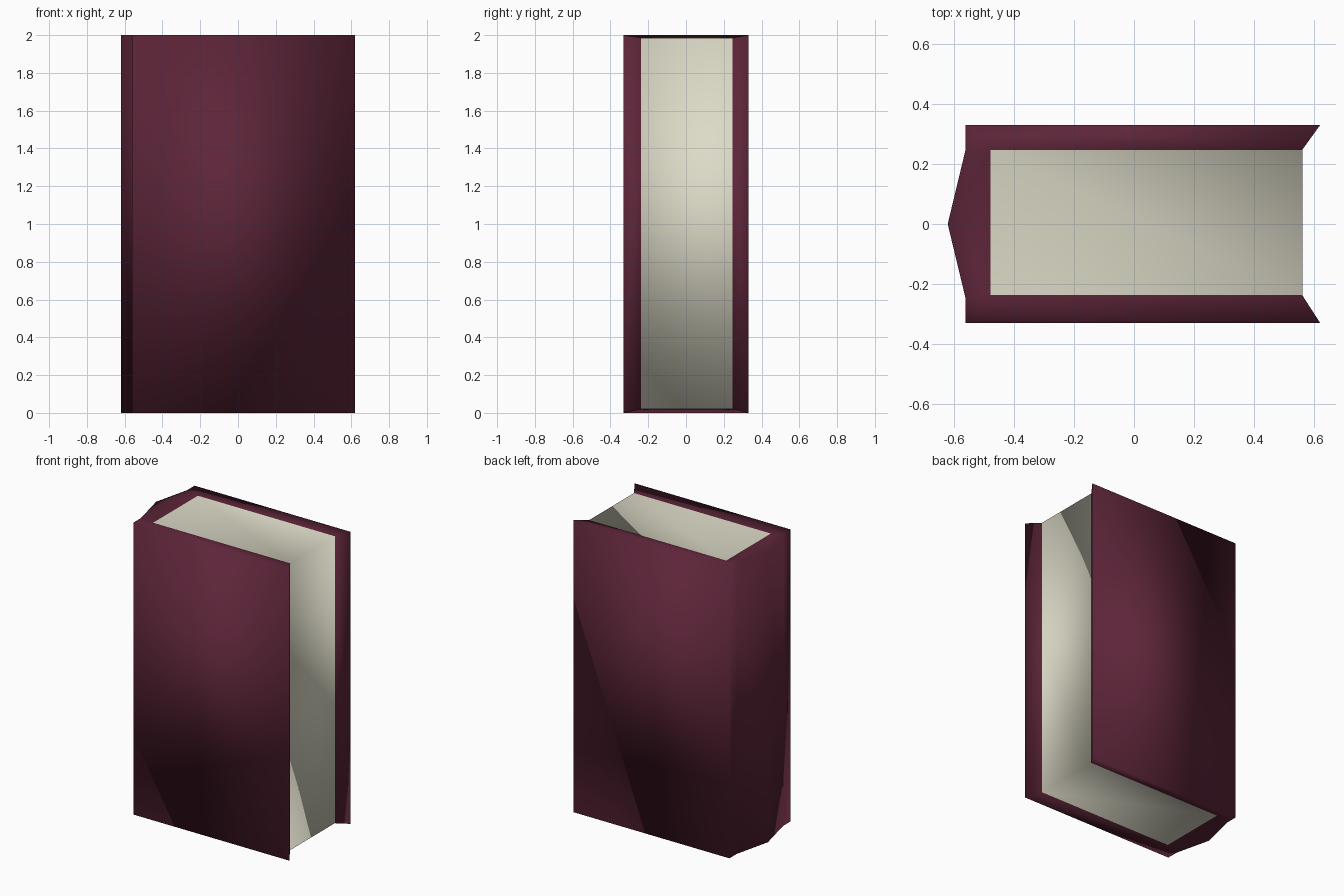
import bpy, bmesh

if "Cube" in bpy.data.objects:
    bpy.data.objects.remove(bpy.data.objects["Cube"])

def material(name, rgb):
    m = bpy.data.materials.new(name)
    m.diffuse_color = (*rgb, 1)
    m.use_nodes = True
    m.node_tree.nodes["Principled BSDF"].inputs["Base Color"].default_value = m.diffuse_color
    return m

burgundy = material("burgundy cover", (0.107, 0.018, 0.040))
cream = material("cream pages", (0.72, 0.70, 0.57))

# Outline of the cover from the front fore-edge, around the spine, to the back
outer = [(0.62, -0.33), (-0.56, -0.33), (-0.56, -0.25), (-0.62, 0),
         (-0.56, 0.25), (-0.56, 0.33), (0.62, 0.33)]
# Outline of the page block in the same direction
inner = [(0.56, -0.237), (-0.477, -0.237), (-0.477, 0.247), (0.56, 0.247)]

bm = bmesh.new()

def ring(points, z):
    return [bm.verts.new((x, y, z)) for x, y in points]

def face(verts, mat=0):
    f = bm.faces.new(verts)
    f.material_index = mat
    f.smooth = True

ob, ot = ring(outer, 0), ring(outer, 2)
ib, it = ring(inner, 0.02), ring(inner, 1.985)

# Outer walls: boards and faceted spine
for i in range(6):
    face([ob[i], ob[i + 1], ot[i + 1], ot[i]])

# Sloping rims at top and bottom, then the page ends
for o, p in ((ob, ib), (ot, it)):
    face([o[0], o[1], p[1], p[0]])
    face([o[5], o[6], p[3], p[2]])
    # spine rim, split so that the concave outline stays clean
    face([o[1], o[2], p[1]])
    face([o[2], o[3], p[1]])
    face([o[3], p[2], p[1]])
    face([o[3], o[4], p[2]])
    face([o[4], o[5], p[2]])
    face(p, 1)

# Slanted fore-edges of both boards and the fore-edge of the pages
face([ob[0], ot[0], it[0], ib[0]])
face([ob[6], ot[6], it[3], ib[3]])
face([ib[0], it[0], it[3], ib[3]], 1)

bmesh.ops.recalc_face_normals(bm, faces=bm.faces)
mesh = bpy.data.meshes.new("book")
bm.to_mesh(mesh)
bm.free()
mesh.materials.append(burgundy)
mesh.materials.append(cream)
book = bpy.data.objects.new("book", mesh)
bpy.context.collection.objects.link(book)
